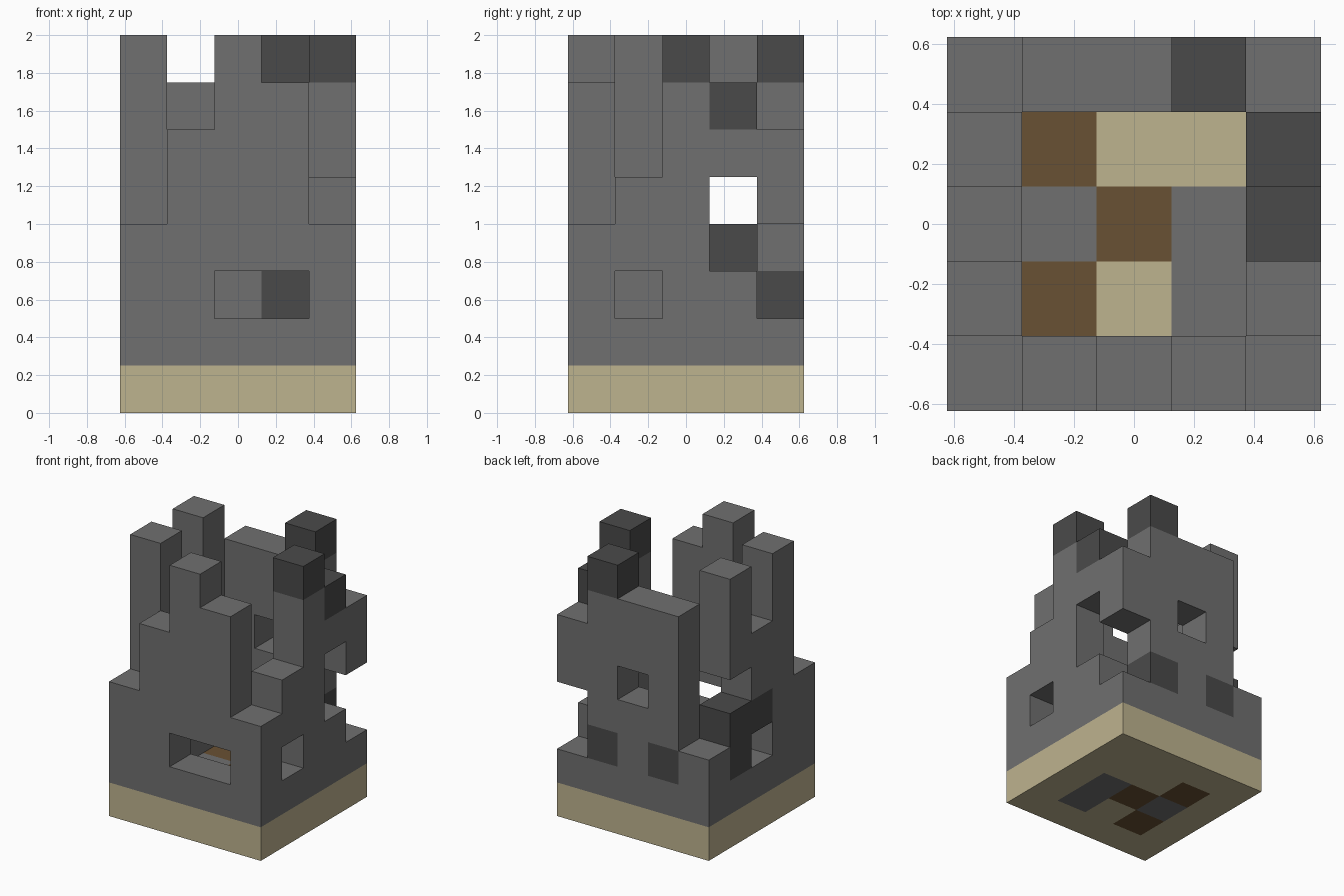
import bpy
import bmesh
from mathutils import Vector

CELL = 0.25

old = bpy.data.objects.get("Cube")
if old:
    bpy.data.objects.remove(old, do_unlink=True)


def srgb(value):
    c = value / 255
    return c / 12.92 if c <= 0.04045 else ((c + 0.055) / 1.055) ** 2.4


def make_material(name, rgb):
    mat = bpy.data.materials.new(name)
    colour = [srgb(v) for v in rgb] + [1.0]
    mat.use_nodes = True
    mat.diffuse_color = colour
    mat.node_tree.nodes["Principled BSDF"].inputs["Base Color"].default_value = colour
    return mat


MATERIALS = [
    make_material("stone_grey", (112, 112, 112)),
    make_material("dark_stone", (74, 74, 74)),
    make_material("sand", (190, 179, 143)),
    make_material("brown_wood", (105, 81, 51)),
]
STONE, DARK, SAND, BROWN = range(len(MATERIALS))

# Floor: sand slab with a coloured patch in the middle
floor = {(x, y, 0): SAND for x in range(5) for y in range(5)}
for x, y in ((1, 1), (2, 2), (1, 3)):
    floor[x, y, 0] = BROWN
for x, y in ((1, 2), (3, 1), (3, 2)):
    floor[x, y, 0] = STONE

# Ruined walls: one height per column, in blocks
FRONT = {(x, 0): h for x, h in enumerate((4, 6, 8, 7, 4))}
BACK = {(x, 4): h for x, h in enumerate((3, 7, 7, 8, 6))}
LEFT = {(4, y): h for y, h in enumerate((5, 8, 7), 1)}
RIGHT = {(0, y): h for y, h in enumerate((8, 6, 8), 1)}

# Windows and breaches
GAPS = {(2, 0, 2), (3, 0, 2), (4, 1, 2), (4, 3, 3), (4, 3, 4), (4, 4, 2),
        (4, 4, 3), (2, 4, 4), (0, 2, 2), (0, 3, 4)}

# Weathered dark blocks
DARK_BLOCKS = {(4, 2, 7), (4, 3, 6), (3, 4, 7), (3, 4, 2), (1, 4, 2),
               (0, 3, 2), (0, 3, 3), (0, 2, 3)}


def wall_blocks(heights):
    cells = [(x, y, z) for (x, y), h in heights.items() for z in range(1, h)]
    return {c: DARK if c in DARK_BLOCKS else STONE for c in cells if c not in GAPS}


PARTS = {
    "floor_slab": floor,
    "front_wall": wall_blocks(FRONT),
    "back_wall": wall_blocks(BACK),
    "left_wall": wall_blocks(LEFT),
    "right_wall": wall_blocks(RIGHT),
}
SOLID = set().union(*PARTS.values())


def build_part(name, cells):
    """Make cubes, leaving out the faces hidden between neighbours."""
    bm = bmesh.new()
    for cell, colour in cells.items():
        centre = Vector((cell[0] - 2, cell[1] - 2, cell[2] + 0.5)) * CELL
        for axis in range(3):
            for sign in (-1, 1):
                n = Vector((0, 0, 0))
                n[axis] = sign
                if tuple(round(c + d) for c, d in zip(cell, n)) in SOLID:
                    continue
                u = Vector((0, 0, 0))
                u[(axis + 1) % 3] = 1
                v = n.cross(u)
                corners = (-u - v, u - v, u + v, v - u)
                face = bm.faces.new(
                    [bm.verts.new(centre + (n + c) * CELL / 2) for c in corners])
                face.material_index = colour
    bmesh.ops.remove_doubles(bm, verts=bm.verts, dist=0.001)
    mesh = bpy.data.meshes.new(name)
    bm.to_mesh(mesh)
    bm.free()
    for mat in MATERIALS:
        mesh.materials.append(mat)
    bpy.context.collection.objects.link(bpy.data.objects.new(name, mesh))


for part_name, part_cells in PARTS.items():
    build_part(part_name, part_cells)
